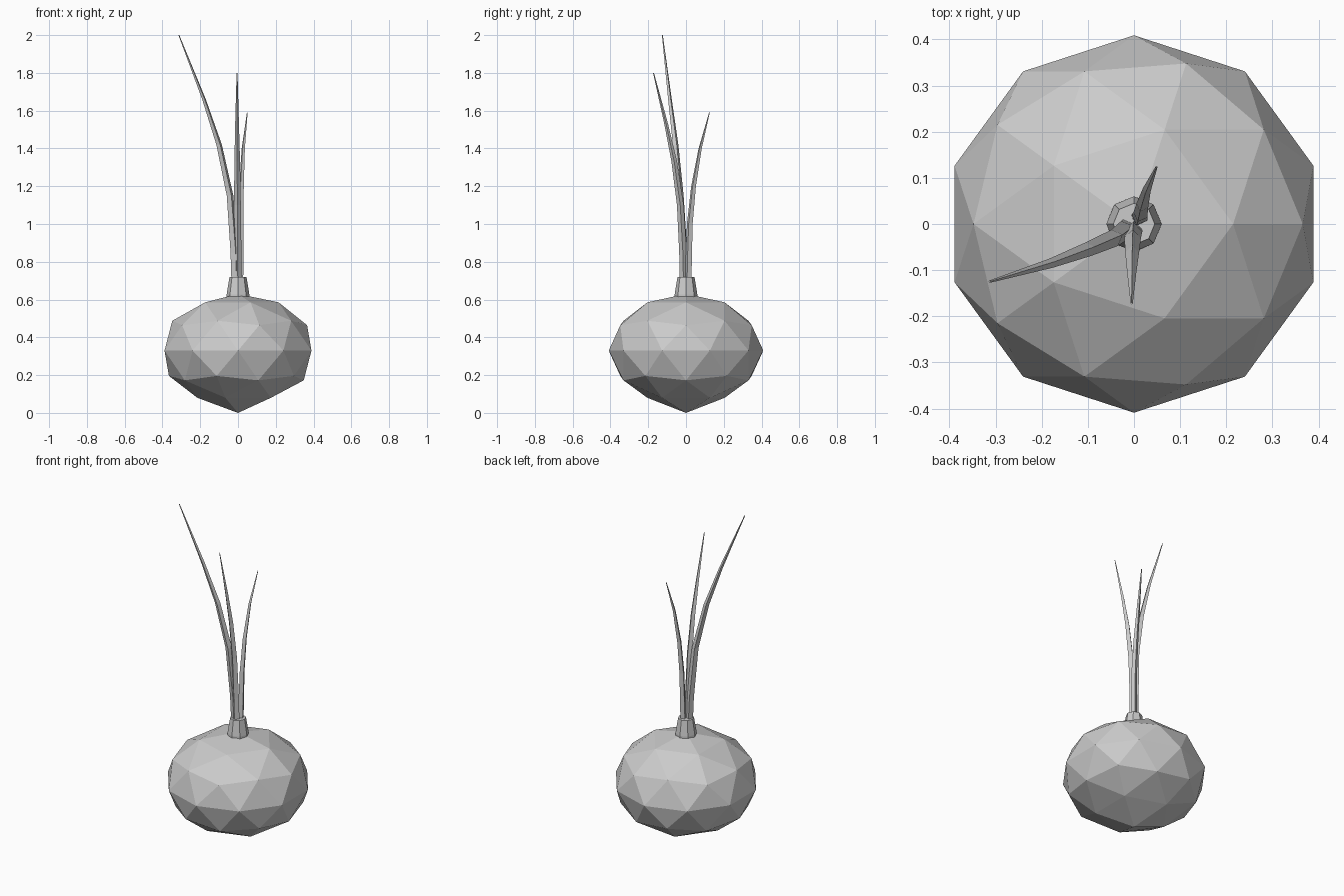
import bpy
import bmesh
import math
from mathutils import Vector

cube = bpy.data.objects.get("Cube")
if cube:
    bpy.data.objects.remove(cube, do_unlink=True)

grey = bpy.data.materials.new("plain grey")
grey.use_nodes = True
grey.diffuse_color = (0.6, 0.6, 0.6, 1)
grey.node_tree.nodes["Principled BSDF"].inputs["Base Color"].default_value = (0.6, 0.6, 0.6, 1)


def add_object(name, bm):
    bmesh.ops.recalc_face_normals(bm, faces=bm.faces)
    mesh = bpy.data.meshes.new(name)
    bm.to_mesh(mesh)
    bm.free()
    mesh.materials.append(grey)
    obj = bpy.data.objects.new(name, mesh)
    bpy.context.collection.objects.link(obj)
    return obj


def loft(name, rings, sides, turn=0.0):
    """Skin horizontal rings given as (centre, radius), capped at both ends."""
    bm = bmesh.new()
    loops = []
    for centre, radius in rings:
        angles = [turn + math.tau * i / sides for i in range(sides)]
        loops.append([bm.verts.new(Vector(centre) + radius * Vector((math.cos(a), math.sin(a), 0)))
                      for a in angles])
    for low, high in zip(loops, loops[1:]):
        for i in range(sides):
            j = (i + 1) % sides
            bm.faces.new((low[i], low[j], high[j], high[i]))
    bm.faces.new(loops[0][::-1])
    bm.faces.new(loops[-1])
    return add_object(name, bm)


# Bulb: squashed low-poly ball with the root tip drawn down to the ground
bm = bmesh.new()
bmesh.ops.create_icosphere(bm, subdivisions=2, radius=1)
for v in bm.verts:
    tip = v.co.z < -0.99
    v.co = Vector((v.co.x * 0.409, v.co.y * 0.409, 0.33 + v.co.z * 0.3))
    if tip:
        v.co.z = 0
    elif v.co.z < 0.1:
        v.co.z += 0.005
add_object("bulb", bm)

# Collar: short tapered octagonal neck
loft("collar", [((0, 0, 0.61), 0.06), ((0, 0, 0.628), 0.06), ((0, 0, 0.72), 0.045)], 8)

# Leaves: tapered shoots that bend outwards towards pointed tips
leaves = {
    "long_leaf": ([(-0.014, -0.008, 0.65), (-0.02, -0.013, 0.85), (-0.042, -0.03, 1.15),
                   (-0.1, -0.055, 1.42), (-0.18, -0.085, 1.66), (-0.313, -0.125, 2.0)], 0.021),
    "front_leaf": ([(0, -0.012, 0.65), (-0.002, -0.016, 0.85), (-0.003, -0.03, 1.1),
                    (-0.004, -0.062, 1.33), (-0.005, -0.105, 1.53), (-0.005, -0.172, 1.8)], 0.02),
    "back_leaf": ([(0.01, 0.012, 0.65), (0.012, 0.014, 0.8), (0.014, 0.02, 1.0),
                   (0.018, 0.04, 1.2), (0.028, 0.075, 1.4), (0.049, 0.124, 1.59)], 0.018),
}
taper = (1, 1, 0.9, 0.75, 0.5, 0.12)
for name, (path, width) in leaves.items():
    end = Vector(path[-1])
    loft(name, [(p, width * t) for p, t in zip(path, taper)], 4, math.atan2(end.y, end.x))
